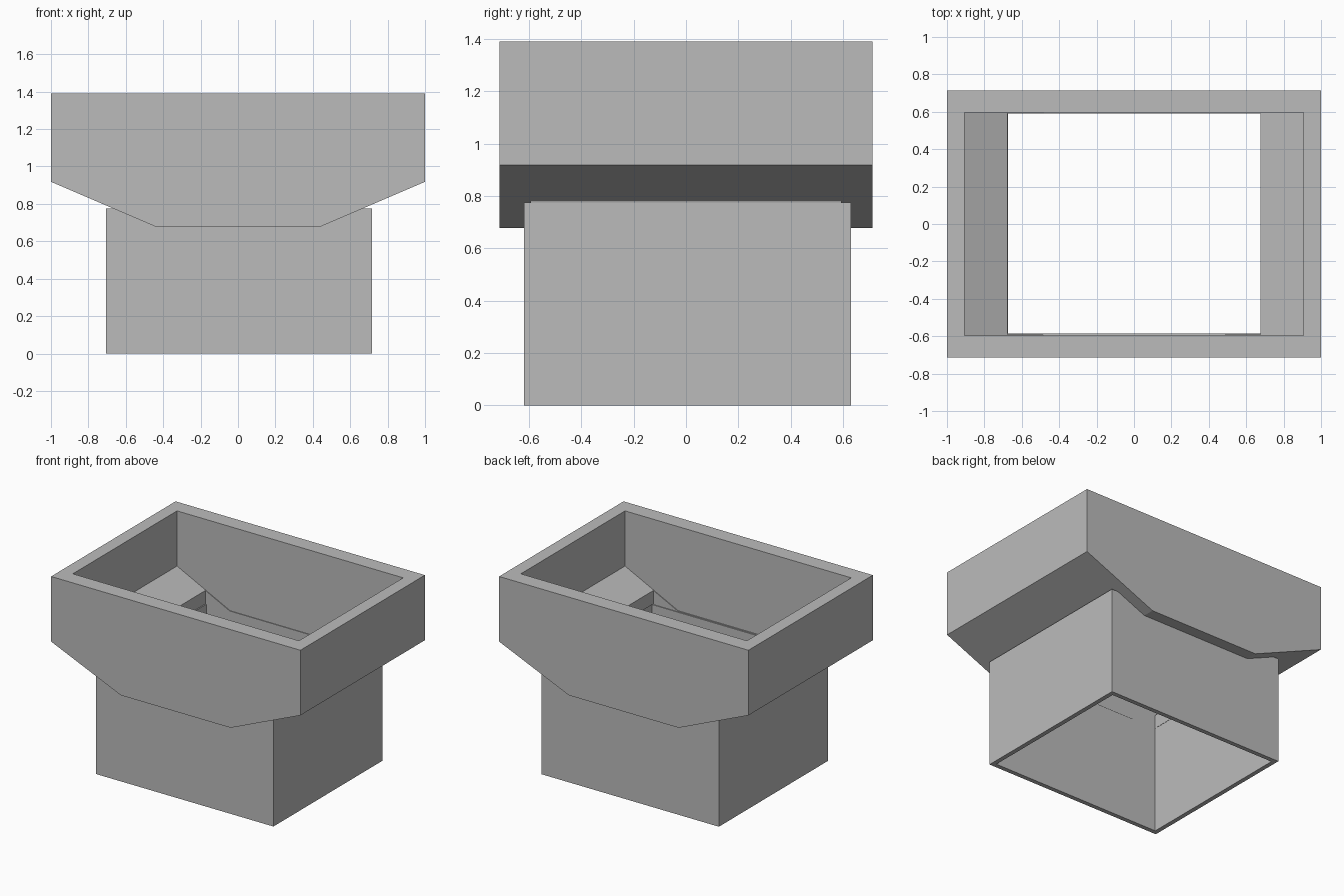
import bpy
import bmesh

cube = bpy.data.objects.get("Cube")
if cube:
    bpy.data.objects.remove(cube, do_unlink=True)

grey = bpy.data.materials.new("plain grey")
grey.use_nodes = True
colour = (0.5, 0.5, 0.5, 1)
grey.diffuse_color = colour
grey.node_tree.nodes["Principled BSDF"].inputs["Base Color"].default_value = colour


def prism(name, profile, y0, y1):
    """Extrude an x-z profile along y."""
    bm = bmesh.new()
    face = bm.faces.new([bm.verts.new((x, y0, z)) for x, z in profile])
    moved = bmesh.ops.extrude_face_region(bm, geom=[face])["geom"]
    verts = [v for v in moved if isinstance(v, bmesh.types.BMVert)]
    bmesh.ops.translate(bm, verts=verts, vec=(0, y1 - y0, 0))
    bmesh.ops.recalc_face_normals(bm, faces=bm.faces)
    mesh = bpy.data.meshes.new(name)
    bm.to_mesh(mesh)
    bm.free()
    mesh.materials.append(grey)
    obj = bpy.data.objects.new(name, mesh)
    bpy.context.collection.objects.link(obj)
    return obj


def mirrored(half):
    """Complete a right-hand outline with its mirror image."""
    return half + [(-x, z) for x, z in reversed(half)]


def block(name, x, y, z0, z1):
    return prism(name, mirrored([(x, z1), (x, z0)]), -y, y)


def cut(obj, cutter):
    """Subtract the cutter, bake the result and discard the cutter."""
    cutter.hide_render = True
    mod = obj.modifiers.new("cut", "BOOLEAN")
    mod.operation = "DIFFERENCE"
    mod.solver = "EXACT"
    mod.object = cutter
    bpy.context.view_layer.update()
    graph = bpy.context.evaluated_depsgraph_get()
    baked = bpy.data.meshes.new_from_object(obj.evaluated_get(graph))
    obj.modifiers.clear()
    obj.data = baked
    bpy.data.objects.remove(cutter, do_unlink=True)


# Upper hopper with sloping ends, hollowed and opened at the bottom
hopper = prism("hopper", mirrored([(1, 1.39), (1, 0.918), (0.44, 0.678)]), -0.713, 0.713)
cut(hopper, prism("hopper_cavity",
                  mirrored([(0.907, 1.6), (0.907, 0.99), (0.48, 0.78)]), -0.597, 0.597))
cut(hopper, block("hopper_outlet", 0.676, 0.592, 0.5, 1.2))

# Thin-walled square chute below, open at both ends
chute = block("chute", 0.711, 0.624, 0, 0.775)
cut(chute, block("chute_cavity", 0.679, 0.592, -0.2, 1))
chute.location = (0.006, 0.006, 0)
